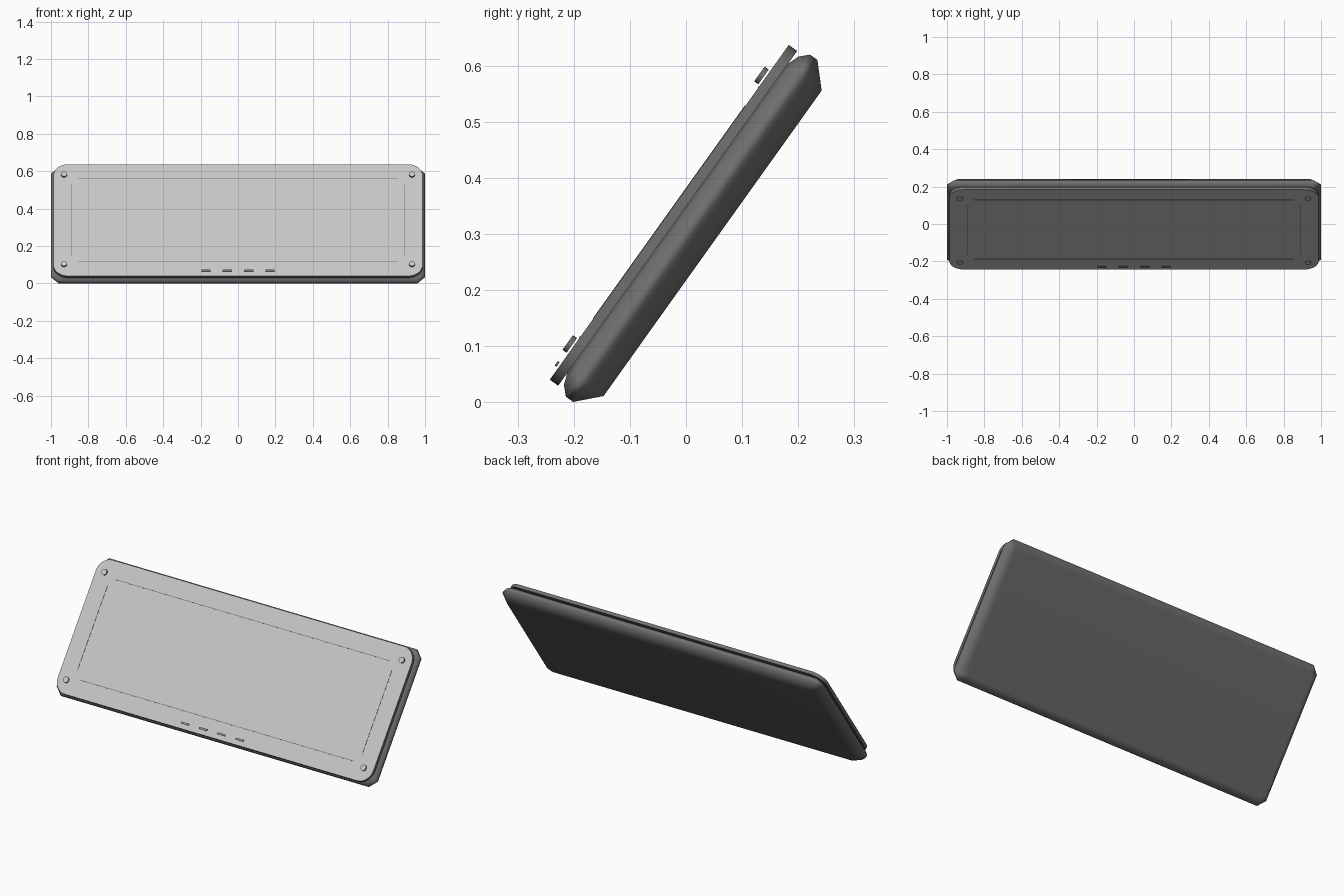
import bpy, bmesh, math
from mathutils import Matrix, Vector

cube = bpy.data.objects.get("Cube")
if cube:
    bpy.data.objects.remove(cube, do_unlink=True)

# Panel space: x across, y up the slope, z out of the front face
TILT = (Matrix.Translation((0, 0.15, 0.2104))
        @ Matrix.Rotation(math.radians(54.47), 4, 'X'))


def material(name, value):
    m = bpy.data.materials.new(name)
    m.use_nodes = True
    colour = (value, value, value, 1)
    m.diffuse_color = colour
    m.node_tree.nodes["Principled BSDF"].inputs["Base Color"].default_value = colour
    return m


DARK = material("dark grey", 0.165)
LIGHT = material("light grey", 0.57)
MID = material("mid grey", 0.3)


def outline(hx, hy, r, steps):
    """Rectangle with corners cut by arcs of the given number of steps."""
    pts = []
    for quarter, (sx, sy) in enumerate([(1, 1), (-1, 1), (-1, -1), (1, -1)]):
        for i in range(steps + 1):
            a = math.pi / 2 * (quarter + i / steps)
            pts.append((sx * (hx - r) + r * math.cos(a),
                        sy * (hy - r) + r * math.sin(a)))
    return pts


def loft(name, rings, mats, centre=(0, 0), angle=40, weighted=False):
    """Skin a stack of (outline, height) rings; last material goes on the front."""
    bm = bmesh.new()
    loops = [[bm.verts.new((x + centre[0], y + centre[1], z)) for x, y in pts]
             for pts, z in rings]
    for low, high in zip(loops, loops[1:]):
        n = len(low)
        for i in range(n):
            j = (i + 1) % n
            bm.faces.new((low[i], low[j], high[j], high[i]))
    bm.faces.new(loops[0][::-1])
    front = bm.faces.new(loops[-1])
    front.material_index = len(mats) - 1
    mesh = bpy.data.meshes.new(name)
    bm.to_mesh(mesh)
    bm.free()
    for m in mats:
        mesh.materials.append(m)
    ob = bpy.data.objects.new(name, mesh)
    ob.matrix_world = TILT
    bpy.context.collection.objects.link(ob)
    bpy.ops.object.select_all(action='DESELECT')
    ob.select_set(True)
    bpy.context.view_layer.objects.active = ob
    bpy.ops.object.shade_smooth_by_angle(angle=math.radians(angle))
    if weighted:
        mod = ob.modifiers.new("Weighted Normal", 'WEIGHTED_NORMAL')
        mod.keep_sharp = True
    return ob


def prism(name, hx, hy, r, steps, low, high, mats, centre=(0, 0)):
    shape = outline(hx, hy, r, steps)
    return loft(name, [(shape, low), (shape, high)], mats, centre)


# Housing: softened slab with cut corners
profile = [(0.126, 0.04), (0.164, 0), (0.18, 0), (0.195, 0.015), (0.203, 0.037)]
loft("housing", [(outline(1 - d, 0.3745 - d, 0.04 - d * 0.4, 1), z)
                 for z, d in profile], [DARK], angle=65, weighted=True)

# Front plate with dark rim
prism("front_plate", 0.987, 0.3665, 0.075, 8, 0.2025, 0.221, [DARK, LIGHT])

# Corner screws
for sx in (-1, 1):
    for sy in (-1, 1):
        prism("corner_screw", 0.016, 0.016, 0.016, 5, 0.2245, 0.2335,
              [DARK, LIGHT], (sx * 0.93, sy * 0.294))

# Row of indicator slots along the lower edge
for i in range(4):
    prism("indicator_slot", 0.025, 0.005, 0.002, 1, 0.2245, 0.2285,
          [DARK, MID], ((i - 1.5) * 0.114, -0.336))

# Thin border lines
for s in (-1, 1):
    prism("side_line", 0.0015, 0.233, 0.0005, 1, 0.2205, 0.222,
          [DARK], (s * 0.89, 0))
    prism("long_line", 0.855, 0.0015, 0.0005, 1, 0.2205, 0.222,
          [DARK], (0, s * 0.274))
